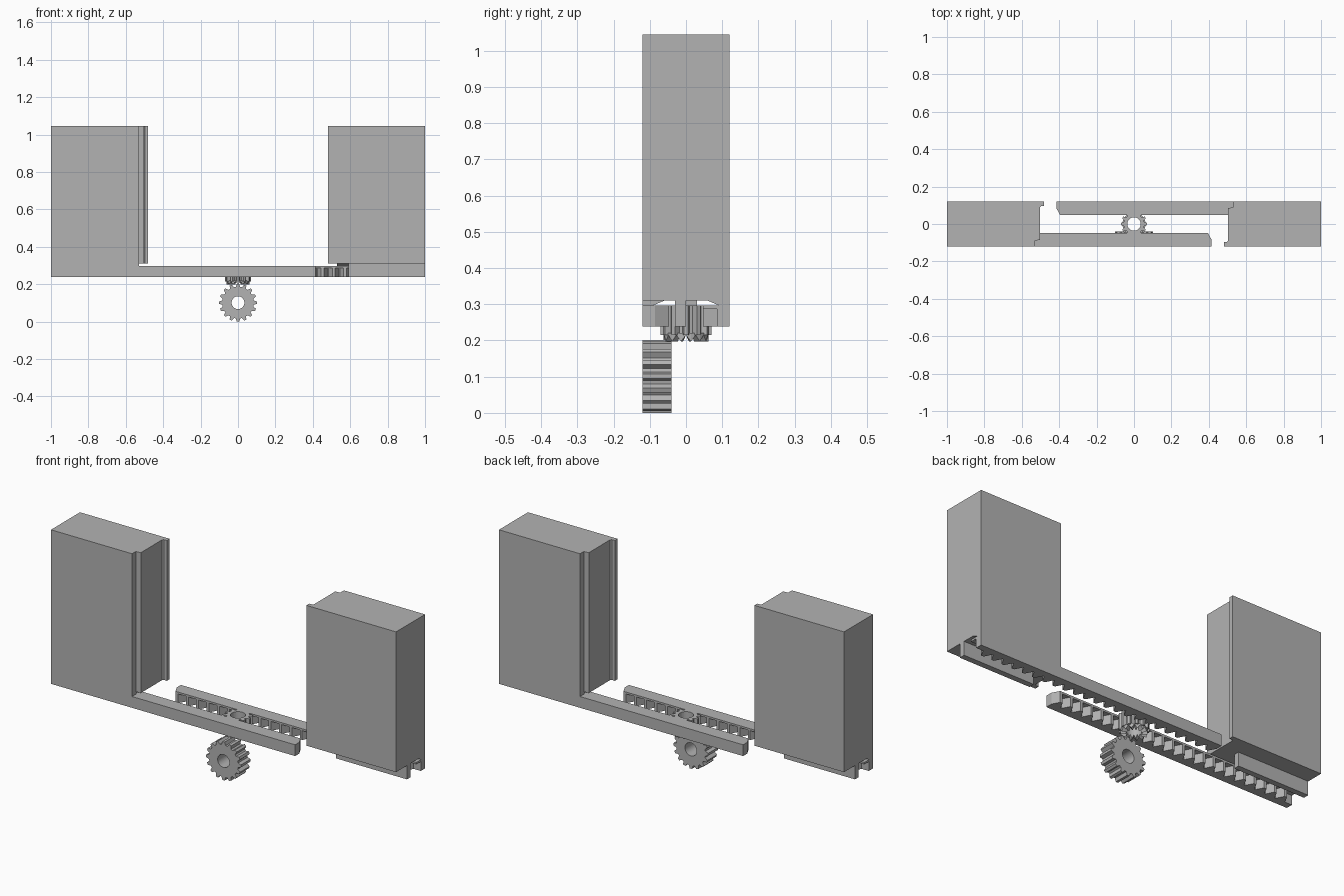
import bpy, bmesh, math

if "Cube" in bpy.data.objects:
    bpy.data.objects.remove(bpy.data.objects["Cube"])

mat = bpy.data.materials.new("plain_grey")
mat.diffuse_color = (0.45, 0.45, 0.45, 1)
mat.use_nodes = True
mat.node_tree.nodes["Principled BSDF"].inputs["Base Color"].default_value = mat.diffuse_color


def finish(name, bm):
    bmesh.ops.recalc_face_normals(bm, faces=bm.faces[:])
    me = bpy.data.meshes.new(name)
    bm.to_mesh(me)
    bm.free()
    me.materials.append(mat)
    ob = bpy.data.objects.new(name, me)
    bpy.context.collection.objects.link(ob)
    return ob


def prism(name, pts, a, b, place):
    """Extrude a 2D outline from a to b; place maps (u, v, w) to space."""
    bm = bmesh.new()
    lo = [bm.verts.new(place(u, v, a)) for u, v in pts]
    hi = [bm.verts.new(place(u, v, b)) for u, v in pts]
    bm.faces.new(lo)
    bm.faces.new(hi)
    n = len(pts)
    for i in range(n):
        j = (i + 1) % n
        bm.faces.new((lo[i], lo[j], hi[j], hi[i]))
    return finish(name, bm)


def rings(name, loops, closed):
    """Bridge equal-length rings of points."""
    bm = bmesh.new()
    vs = [[bm.verts.new(p) for p in loop] for loop in loops]
    n, m = len(vs[0]), len(vs)
    for k in range(m if closed else m - 1):
        p, q = vs[k], vs[(k + 1) % m]
        for i in range(n):
            j = (i + 1) % n
            bm.faces.new((p[i], p[j], q[j], q[i]))
    return finish(name, bm)


def gear(name, teeth, tip, root, hole, a, b, place):
    outer, inner = [], []
    for t in range(teeth):
        for f, r in ((-0.36, root), (-0.16, tip), (0.16, tip), (0.36, root)):
            ang = math.pi / 2 + (t + f) * 2 * math.pi / teeth
            c, s = math.cos(ang), math.sin(ang)
            outer.append((r * c, r * s))
            inner.append((hole * c, hole * s))
    loops = [[place(u, v, w) for u, v in ring]
             for ring, w in ((outer, a), (outer, b), (inner, b), (inner, a))]
    return rings(name, loops, True)


# Both doors are the same set of parts, turned half a turn about z
for side, s in (("left", 1), ("right", -1)):
    def plan(x, y, z, s=s):
        return (s * x, s * y, z)

    def along(y, z, x, s=s):
        return (s * x, s * y, z)

    # door block with tongue at one edge and groove at the other
    prism(side + "_door",
          [(-1, -.12), (-.53, -.12), (-.53, -.088), (-.503, -.086),
           (-.503, .09), (-.497, .096), (-.48, .097), (-.48, .12), (-1, .12)],
          .31, 1.045, plan)
    # web joining door and rack
    prism(side + "_web", [(-.12, .297), (-.09, .297), (-.06, .31), (-.12, .31)],
          -1, -.53, along)
    # guide rail under the door
    prism(side + "_guide_rail", [(0, .238), (.03, .238), (.03, .31), (0, .31)],
          -1, -.59, along)
    # toothed rack and its thin cover strip
    outline = [(-1, -.12), (.415, -.12)]
    for i in range(23):
        x = .415 - .06 * i
        outline += [(x, -.085), (x - .020, -.047), (x - .034, -.047), (x - .054, -.085)]
    outline.append((-1, -.085))
    prism(side + "_rack", outline, .238, .287, plan)
    prism(side + "_rack_cover",
          [(-1, -.12), (.415, -.12), (.415, -.085), (.395, -.047), (-1, -.047)],
          .287, .297, plan)

# Pinion between the racks
gear("pinion", 12, .07, .054, .036, .215, .297, lambda u, v, w: (u, v, w))

# Crown teeth below the pinion
N = 28
crown = []
for r, z0, z1 in ((.062, .22, .22), (.062, .215, .197), (.036, .215, .197), (.036, .22, .22)):
    crown.append([(r * math.cos(i * 2 * math.pi / N), r * math.sin(i * 2 * math.pi / N),
                   z1 if i % 2 else z0) for i in range(N)])
rings("pinion_crown", crown, True)

# Drive gear on a front-to-back axis
gear("drive_gear", 16, .101, .085, .034, -.12, -.04, lambda u, v, w: (u, w, v + .101))
